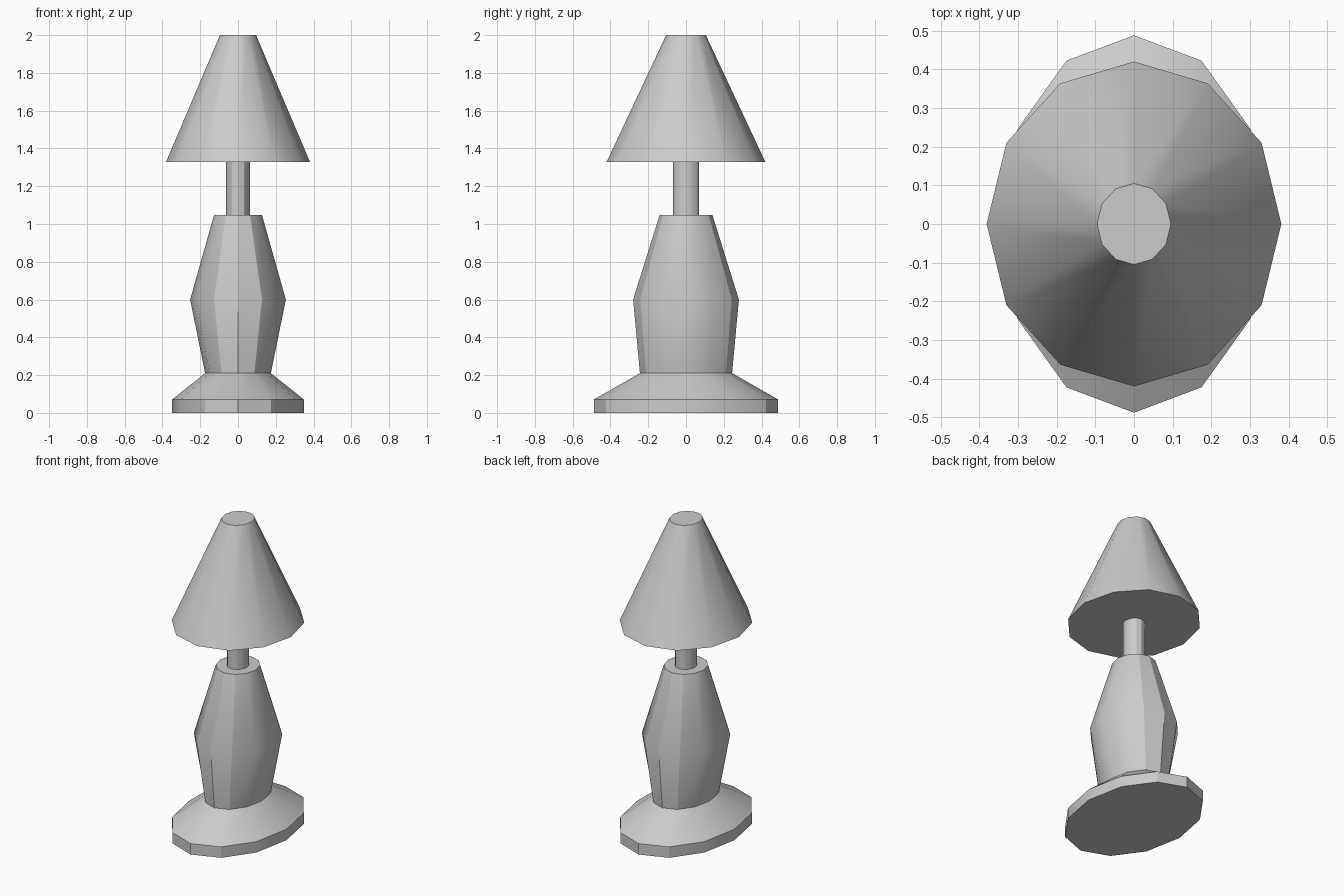
import bpy, bmesh, math

if "Cube" in bpy.data.objects:
    bpy.data.objects.remove(bpy.data.objects["Cube"])

SIDES = 12


def loft(name, rings, cap_bottom=False, cap_top=False):
    """Skin a stack of elliptical 12-sided rings given as (rx, ry, z)."""
    bm = bmesh.new()
    loops = []
    for rx, ry, z in rings:
        angles = [2 * math.pi * i / SIDES for i in range(SIDES)]
        loops.append([bm.verts.new((rx * math.cos(a), ry * math.sin(a), z)) for a in angles])
    for low, high in zip(loops, loops[1:]):
        for i in range(SIDES):
            j = (i + 1) % SIDES
            bm.faces.new((low[i], low[j], high[j], high[i]))
    if cap_bottom:
        bm.faces.new(loops[0][::-1])
    if cap_top:
        bm.faces.new(loops[-1])
    mesh = bpy.data.meshes.new(name)
    bm.to_mesh(mesh)
    bm.free()
    obj = bpy.data.objects.new(name, mesh)
    bpy.context.collection.objects.link(obj)
    bpy.ops.object.select_all(action='DESELECT')
    obj.select_set(True)
    bpy.context.view_layer.objects.active = obj
    bpy.ops.object.shade_smooth_by_angle(angle=math.radians(30))
    return obj


# rings shared where neighbouring parts meet
foot_top = (0.174, 0.244, 0.21)
neck_low = (0.0635, 0.07, 1.047)
neck_high = (0.0635, 0.07, 1.329)

# oval foot with a bevelled shoulder
loft("base", [(0.349, 0.488, 0), (0.349, 0.488, 0.071), foot_top], cap_bottom=True)

# bulging body, its flat top running in to the neck
loft("body", [foot_top, (0.2535, 0.28, 0.60), (0.127, 0.14, 1.047), neck_low])

# thin neck
loft("neck", [neck_low, neck_high])

# tapered shade, closed below around the neck
loft("shade", [neck_high, (0.381, 0.42, 1.329), (0.0955, 0.105, 2.0)], cap_top=True)
